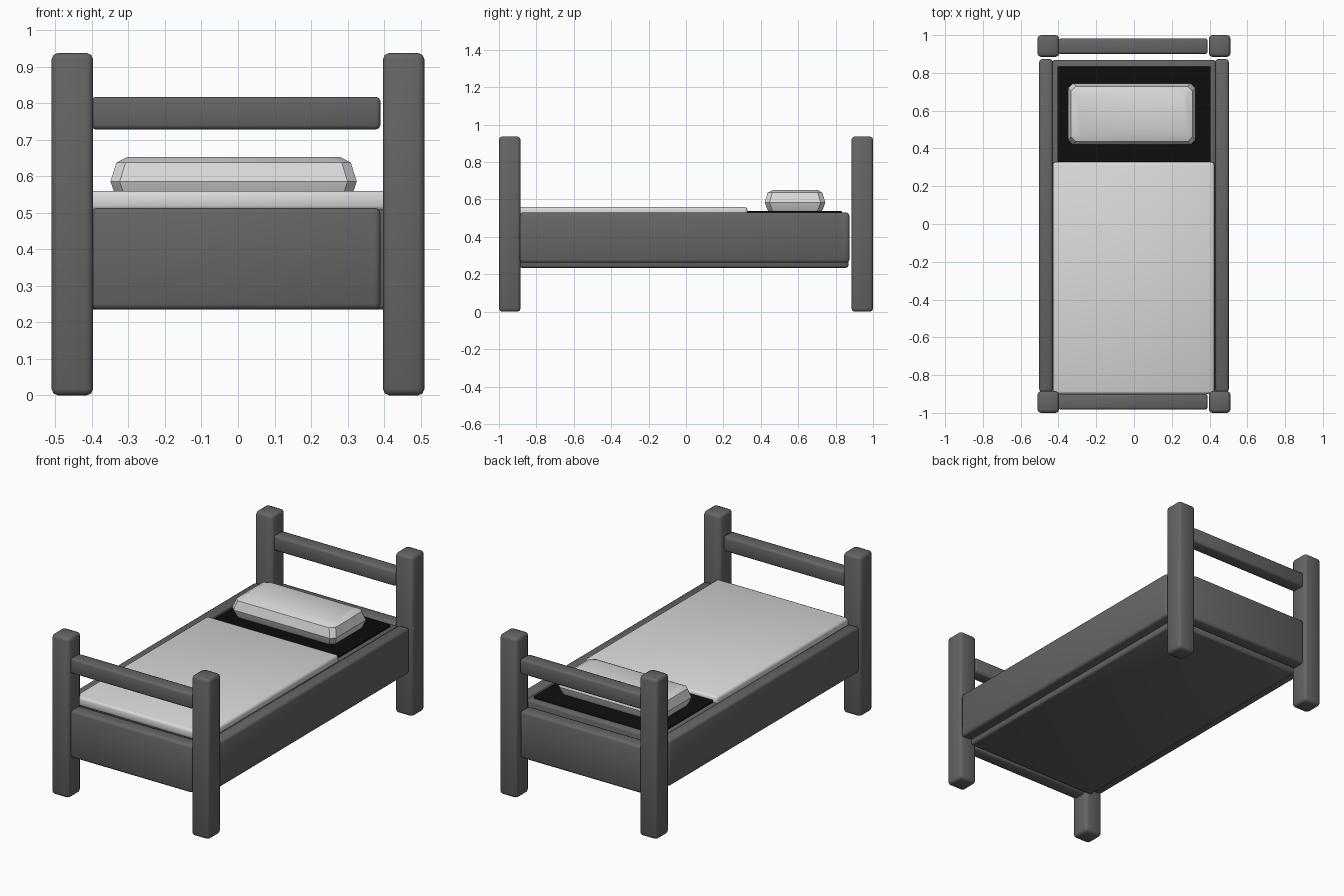
import bpy
import bmesh
import math

cube = bpy.data.objects.get("Cube")
if cube:
    bpy.data.objects.remove(cube, do_unlink=True)


def make_material(name, value):
    mat = bpy.data.materials.new(name)
    mat.use_nodes = True
    colour = (value, value, value, 1)
    mat.diffuse_color = colour
    bsdf = mat.node_tree.nodes["Principled BSDF"]
    bsdf.inputs["Base Color"].default_value = colour
    bsdf.inputs["Roughness"].default_value = 0.8
    return mat


WOOD = make_material("grey wood", 0.13)
LINEN = make_material("pale linen", 0.7)
BLACK = make_material("black mattress", 0.004)


def finish(name, bm, mat):
    bmesh.ops.recalc_face_normals(bm, faces=bm.faces)
    mesh = bpy.data.meshes.new(name)
    bm.to_mesh(mesh)
    bm.free()
    mesh.materials.append(mat)
    obj = bpy.data.objects.new(name, mesh)
    bpy.context.collection.objects.link(obj)
    return obj


def smooth(obj, degrees):
    bpy.ops.object.select_all(action="DESELECT")
    obj.select_set(True)
    bpy.context.view_layer.objects.active = obj
    bpy.ops.object.shade_smooth_by_angle(angle=math.radians(degrees))


def box(name, xs, ys, zs, mat, bevel=0.015):
    """Rounded box spanning the given ranges."""
    bm = bmesh.new()
    bmesh.ops.create_cube(bm, size=1)
    for v in bm.verts:
        v.co = [(a + b) / 2 + c * (b - a)
                for c, (a, b) in zip(v.co, (xs, ys, zs))]
    bmesh.ops.bevel(bm, geom=bm.edges[:], offset=bevel, segments=2,
                    profile=0.5, affect="EDGES")
    obj = finish(name, bm, mat)
    smooth(obj, 50)
    return obj


# Four corner posts
for side, sx in (("left", 1), ("right", -1)):
    for end, sy in (("front", -1), ("back", 1)):
        xs = sorted((sx * 0.397, sx * 0.51))
        ys = sorted((sy * 0.885, sy * 1.0))
        box(f"{end}_{side}_post", xs, ys, (0, 0.937), WOOD, 0.017)

# End boards and the bars above them
for end, sy in (("front", -1), ("back", 1)):
    ys = sorted((sy * 0.9, sy * 0.982))
    box(f"{end}_board", (-0.402, 0.39), ys, (0.235, 0.513), WOOD)
    box(f"{end}_bar", (-0.402, 0.39), ys, (0.728, 0.817), WOOD, 0.012)

# Side rails
for side, sx in (("left", 1), ("right", -1)):
    xs = sorted((sx * 0.43, sx * 0.502))
    box(f"{side}_rail", xs, (-0.89, 0.873), (0.262, 0.53), WOOD)

# Base, mattress top and blanket
box("bed_base", (-0.433, 0.433), (-0.89, 0.868), (0.235, 0.525), WOOD, 0.012)
box("mattress", (-0.405, 0.405), (-0.86, 0.833), (0.5, 0.538), BLACK, 0.004)
box("blanket", (-0.43, 0.425), (-0.9, 0.328), (0.505, 0.56), LINEN, 0.014)


# Pillow: stacked corner-cut rings, widest at mid height
def pillow(cx, cy, half_x, half_y, levels, cut):
    bm = bmesh.new()
    rings = []
    for z, inset in levels:
        hx, hy = half_x - inset, half_y - inset
        corners = []
        for sx, sy in ((1, 1), (-1, 1), (-1, -1), (1, -1)):
            pair = [(sx * hx, sy * (hy - cut)), (sx * (hx - cut), sy * hy)]
            corners += pair if sx * sy > 0 else pair[::-1]
        rings.append([bm.verts.new((cx + x, cy + y, z)) for x, y in corners])
    for low, high in zip(rings, rings[1:]):
        for i in range(len(low)):
            j = (i + 1) % len(low)
            bm.faces.new((low[i], low[j], high[j], high[i]))
    bm.faces.new(rings[0][::-1])
    bm.faces.new(rings[-1])
    return finish("pillow", bm, LINEN)


cushion = pillow(-0.012, 0.583, 0.337, 0.162,
                 ((0.53, 0.025), (0.55, 0.012), (0.585, 0),
                  (0.637, 0.016), (0.652, 0.045)), 0.025)
smooth(cushion, 35)
